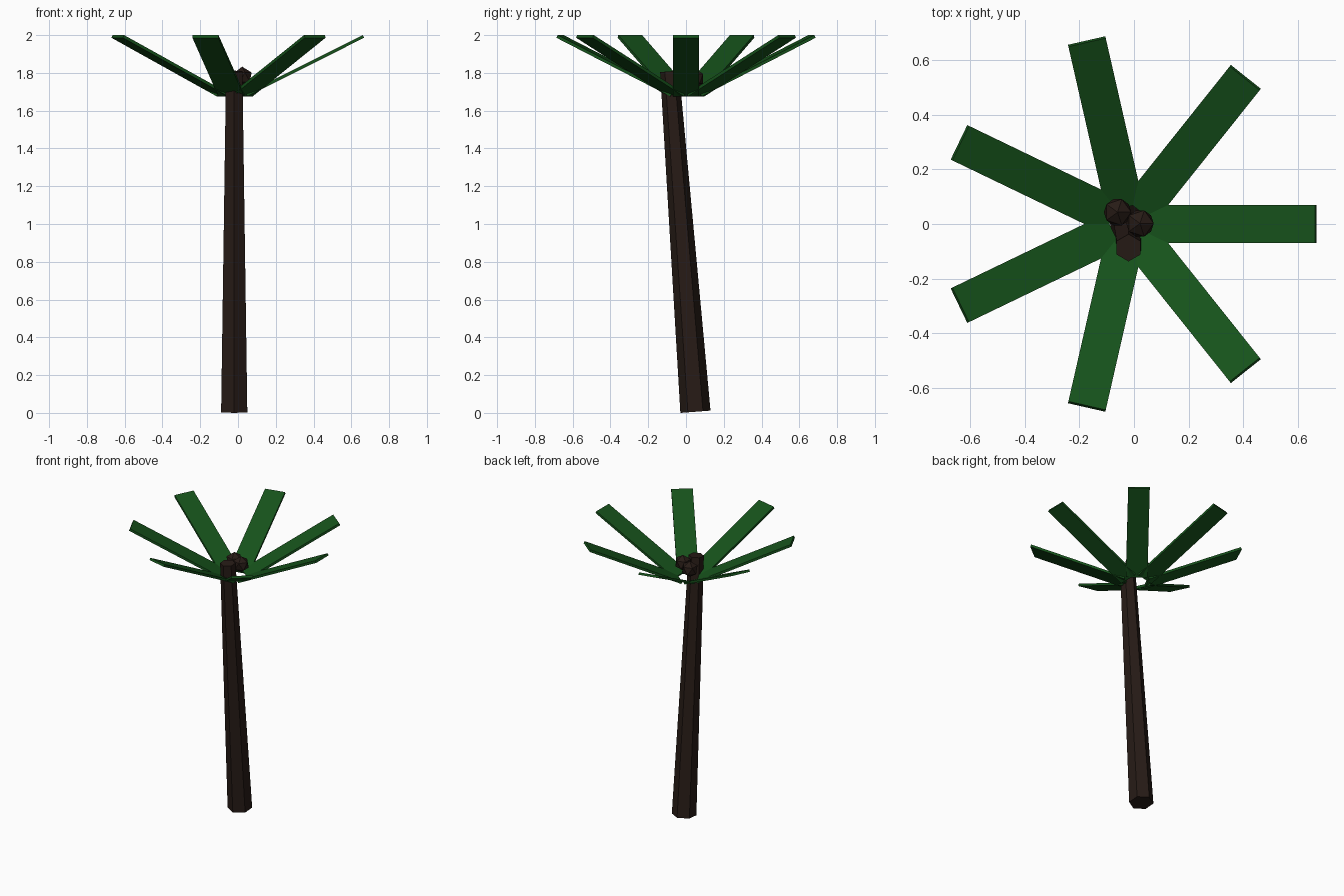
import bpy, math
from mathutils import Vector, Matrix

if "Cube" in bpy.data.objects:
    bpy.data.objects.remove(bpy.data.objects["Cube"])


def material(name, rgb):
    m = bpy.data.materials.new(name)
    m.diffuse_color = (*rgb, 1)
    m.use_nodes = True
    m.node_tree.nodes["Principled BSDF"].inputs["Base Color"].default_value = m.diffuse_color
    return m


bark = material("bark", (0.020, 0.011, 0.008))
green = material("leaf_green", (0.008, 0.085, 0.011))


def finish(name, mat):
    ob = bpy.context.object
    ob.name = name
    ob.data.materials.append(mat)
    return ob


# Trunk: leaning six-sided taper that pokes through the crown
base, top = Vector((-0.02, 0.05, 0.006)), Vector((-0.02, -0.087, 1.808))
axis = top - base
lean = math.atan2(-axis.y, axis.z)
bpy.ops.mesh.primitive_cone_add(vertices=6, radius1=0.08, radius2=0.05,
                                depth=axis.length, location=(base + top) / 2,
                                rotation=(lean, 0, 0))
finish("trunk", bark)

# Leaves: seven flat boards rising outwards around an open centre
COUNT, WIDTH, THICK = 7, 0.14, 0.016
inner, outer = Vector((0.07, 0, 1.676)), Vector((0.688, 0, 1.986))
run = outer - inner
pitch = math.atan2(run.z, run.x)
up = Vector((-math.sin(pitch), 0, math.cos(pitch)))
mid = (inner + outer) / 2 + up * THICK / 2
for i in range(COUNT):
    bpy.ops.mesh.primitive_cube_add(size=1)
    leaf = finish(f"leaf_{i + 1}", green)
    leaf.matrix_world = (Matrix.Translation((-0.02, 0, 0))
                         @ Matrix.Rotation(math.tau * i / COUNT, 4, 'Z')
                         @ Matrix.Translation(mid)
                         @ Matrix.Rotation(-pitch, 4, 'Y')
                         @ Matrix.Diagonal((run.length, WIDTH, THICK, 1)))

# Coconuts: two faceted balls in the crown
for i, pos in enumerate([(0.022, 0.002, 1.777), (-0.06, 0.043, 1.77)]):
    bpy.ops.mesh.primitive_ico_sphere_add(subdivisions=1, radius=0.056, location=pos)
    finish(f"coconut_{i + 1}", bark)
